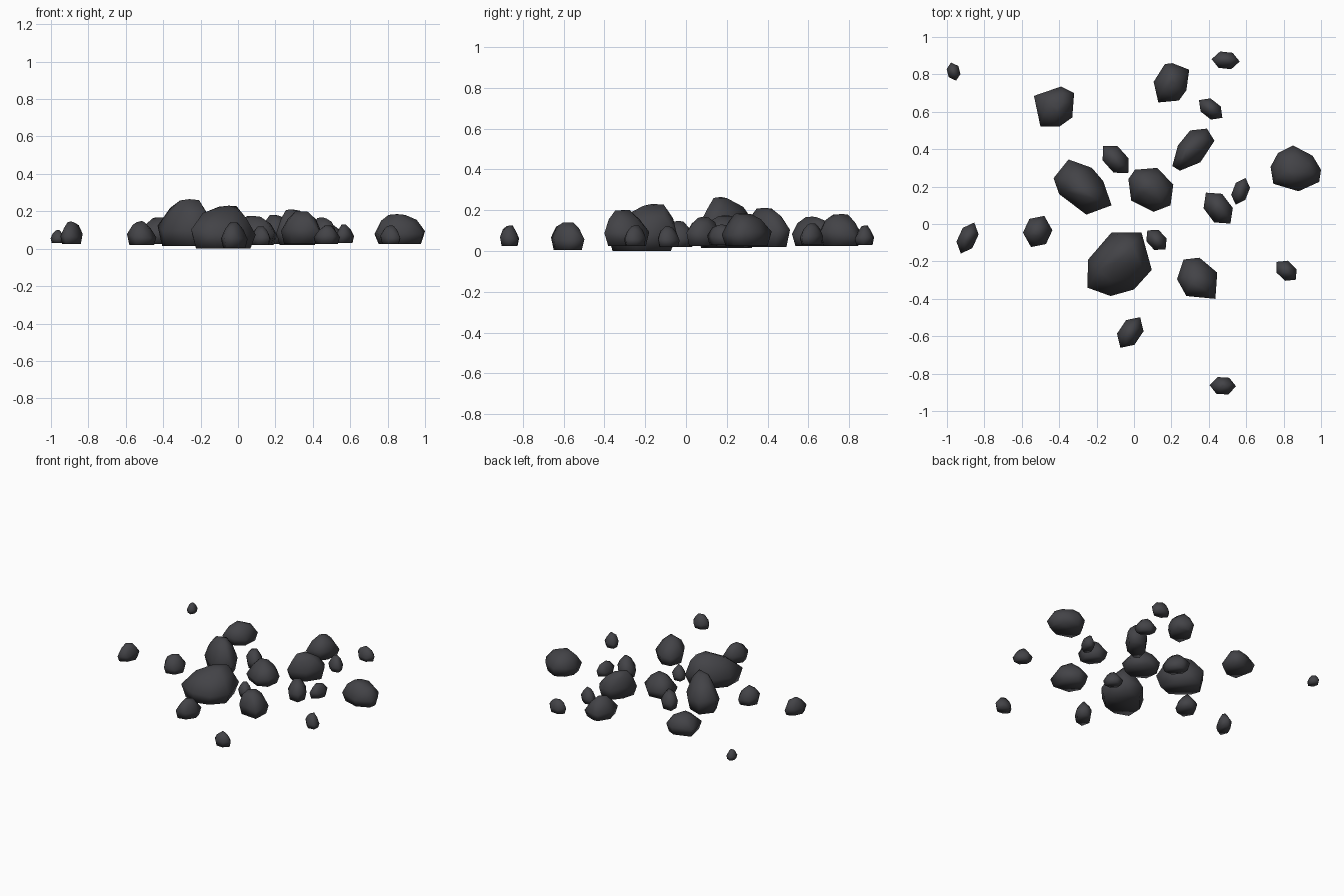
import bpy, bmesh, math, random
from mathutils import Vector

random.seed(4)
stone = bpy.data.materials.new("dark grey stone")
stone.diffuse_color = (0.056, 0.056, 0.063, 1)


def rock(name, outline, z0, z1, peak=None):
    """Faceted boulder: rings of the plan outline, drawn in towards a peak, then hulled."""
    pts = [Vector(p) for p in outline]
    c = sum(pts, Vector((0, 0))) / len(pts)
    peak = Vector(peak) if peak else c
    h = z1 - z0
    bm = bmesh.new()
    for i, p in enumerate(pts):
        wob = random.uniform(-0.08, 0.08)
        nxt = pts[(i + 1) % len(pts)]
        base = c + (p - c) * 0.84
        shoulder = c.lerp(peak, 0.5) + (p.lerp(nxt, 0.3) - c) * 0.74
        top = peak + (p - c) * 0.33
        for q, z in ((base, 0), (p, 0.38 + wob), (shoulder, 0.76 + wob)):
            bm.verts.new((q.x, q.y, z0 + h * z))
        if i % 2 == 0:
            bm.verts.new((top.x, top.y, z0 + h * (1 - abs(wob) * 0.6)))
    bm.verts.new((peak.x, peak.y, z1))
    res = bmesh.ops.convex_hull(bm, input=bm.verts)
    loose = [v for v in bm.verts if not v.link_faces]
    bmesh.ops.delete(bm, geom=loose, context='VERTS')
    bmesh.ops.recalc_face_normals(bm, faces=bm.faces)
    for f in bm.faces:
        f.smooth = True
    me = bpy.data.meshes.new(name)
    bm.to_mesh(me)
    bm.free()
    me.materials.append(stone)
    bpy.context.collection.objects.link(bpy.data.objects.new(name, me))


# Large boulders, each with its own plan outline
rock("front_boulder", [(-.245, -.19), (-.12, -.045), (.04, -.045), (.095, -.245),
                       (0, -.35), (-.125, -.385), (-.25, -.34)], 0, .23, (-.05, -.17))
rock("tall_boulder", [(-.43, .245), (-.35, .345), (-.225, .30), (-.165, .23),
                      (-.12, .10), (-.255, .05), (-.40, .16)], .015, .265, (-.26, .17))
rock("right_boulder", [(.73, .305), (.77, .38), (.85, .42), (.955, .365), (1.0, .29),
                       (.99, .225), (.88, .175), (.745, .215)], .025, .185, (.85, .28))
rock("left_back_boulder", [(-.535, .685), (-.39, .735), (-.32, .70), (-.33, .57),
                           (-.40, .52), (-.50, .52)], .025, .168)
rock("back_boulder", [(.105, .76), (.165, .855), (.205, .86), (.295, .825),
                      (.28, .715), (.24, .66), (.13, .65)], .025, .18)
rock("ridge_boulder", [(.205, .31), (.235, .42), (.30, .50), (.39, .51),
                       (.43, .445), (.355, .33), (.245, .285)], .02, .21, (.29, .385))
rock("middle_boulder", [(-.03, .24), (.005, .29), (.125, .30), (.21, .21),
                        (.195, .10), (.105, .065), (-.015, .125)], .02, .175)
rock("front_right_boulder", [(.23, -.295), (.265, -.19), (.35, -.18), (.445, -.26),
                             (.435, -.40), (.28, -.385)], .025, .20, (.34, -.31))

# Small stones: one skewed hexagon, stretched and turned
HEX = [(1, .15), (.4, 1), (-.5, .9), (-1, -.15), (-.4, -1), (.5, -.9)]
# x, y, half length, half width, angle, bottom, top
STONES = [
    (-.965, .815, .050, .034, 100, .03, .10),
    (.49, .875, .075, .046, -10, .03, .125),
    (.41, .615, .078, .046, -42, .03, .135),
    (-.098, .345, .098, .058, -52, .025, .15),
    (.57, .175, .076, .042, 65, .03, .13),
    (.45, .085, .105, .066, -57, .025, .168),
    (-.515, -.04, .09, .072, 60, .02, .148),
    (-.89, -.075, .090, .048, 62, .025, .145),
    (.12, -.085, .07, .047, -52, .02, .12),
    (.815, -.25, .07, .046, -48, .025, .125),
    (-.02, -.58, .097, .058, 52, .005, .14),
    (.475, -.865, .07, .047, -8, .025, .125),
]
for n, (x, y, a, b, deg, z0, z1) in enumerate(STONES):
    t = math.radians(deg)
    outline = [(x + a * u * math.cos(t) - b * v * math.sin(t),
                y + a * u * math.sin(t) + b * v * math.cos(t)) for u, v in HEX]
    rock(f"small_stone_{n + 1}", outline, z0, z1)
